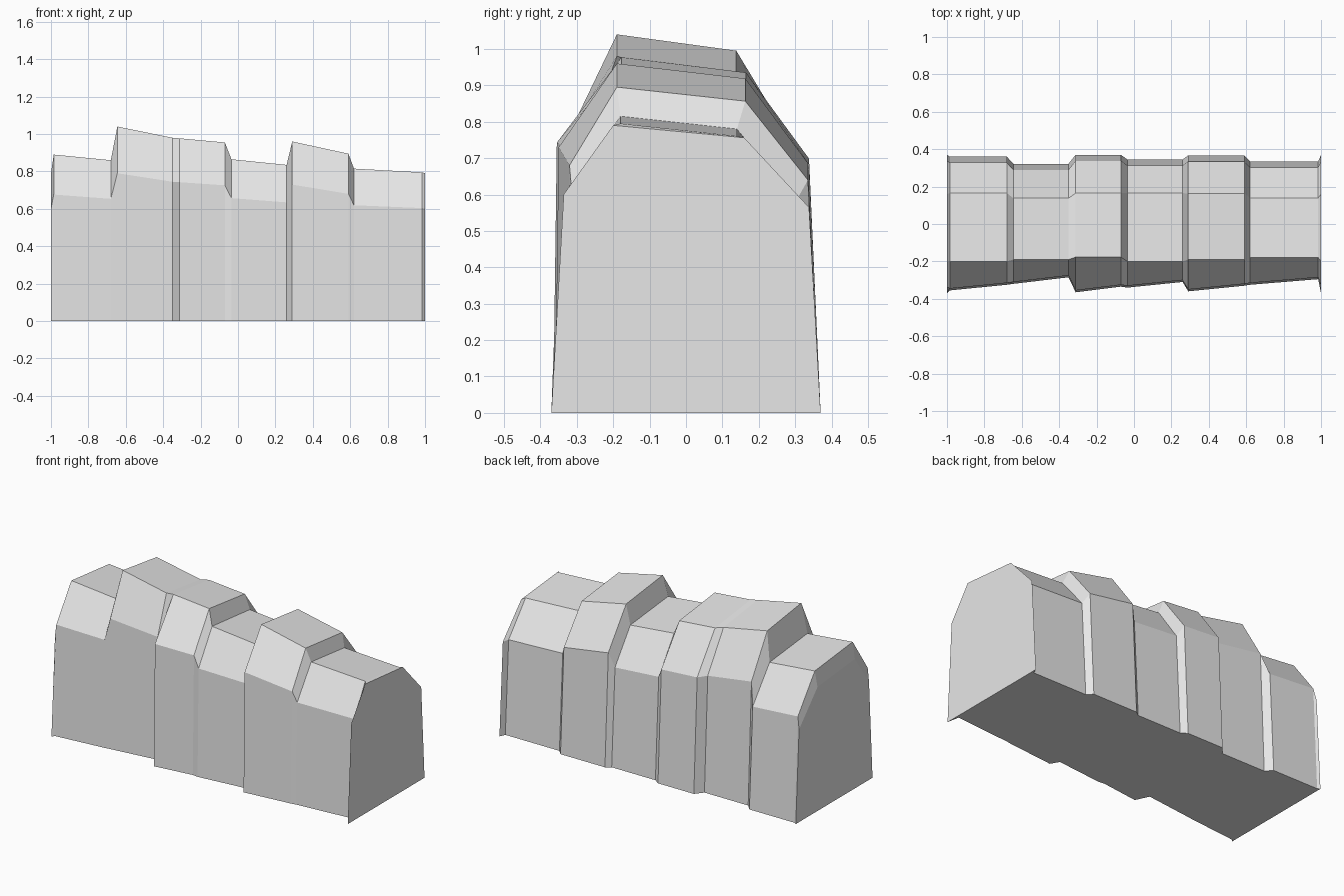
import bpy
import bmesh

default_cube = bpy.data.objects.get("Cube")
if default_cube:
    bpy.data.objects.remove(default_cube, do_unlink=True)

# Plain stone material
stone = bpy.data.materials.new("stone grey")
stone.use_nodes = True
stone_colour = (0.8, 0.8, 0.8, 1)
stone.diffuse_color = stone_colour
stone.node_tree.nodes["Principled BSDF"].inputs["Base Color"].default_value = stone_colour


def cross_section(x, crest_z, front_y, back_y, crest_front_y, crest_back_y, lean=0.01):
    """Six-sided wall outline: feet, sloping shoulders and a tilted crest."""
    return [
        (x, front_y, 0),
        (x, front_y + lean, crest_z * 0.76),
        (x, crest_front_y, crest_z),
        (x, crest_back_y, crest_z * 0.957),
        (x, back_y - 0.032, crest_z * 0.715),
        (x, back_y, 0),
    ]


def end_section(x):
    """Both ends share one outline, so that walls can be joined in a row."""
    return cross_section(x, 0.79, -0.37, 0.37, -0.2, 0.16, lean=0.034)


# Each block: x range, crest heights, front faces, back face, crest edges
blocks = [
    ((-0.985, -0.68), (0.89, 0.86), (-0.355, -0.325), 0.36, (-0.2, 0.165)),
    ((-0.645, -0.35), (1.04, 0.98), (-0.32, -0.285), 0.322, (-0.19, 0.138)),
    ((-0.312, -0.07), (0.977, 0.955), (-0.365, -0.335), 0.37, (-0.177, 0.165)),
    ((-0.035, 0.26), (0.865, 0.835), (-0.34, -0.31), 0.345, (-0.2, 0.165)),
    ((0.29, 0.59), (0.96, 0.895), (-0.36, -0.33), 0.367, (-0.19, 0.163)),
    ((0.62, 0.985), (0.815, 0.795), (-0.325, -0.295), 0.335, (-0.18, 0.14)),
]

# Loft all outlines along the wall; the gaps between blocks become steps
sections = [end_section(-1)]
for spans, crests, fronts, back, crest_edges in blocks:
    for x, crest_z, front_y in zip(spans, crests, fronts):
        sections.append(cross_section(x, crest_z, front_y, back, *crest_edges))
sections.append(end_section(1))

bm = bmesh.new()
rings = [[bm.verts.new(point) for point in section] for section in sections]
for ring, following in zip(rings, rings[1:]):
    count = len(ring)
    for i in range(count):
        j = (i + 1) % count
        bm.faces.new((ring[i], ring[j], following[j], following[i]))

# Flat end caps
bm.faces.new(rings[0])
bm.faces.new(rings[-1])
bmesh.ops.recalc_face_normals(bm, faces=bm.faces)

mesh = bpy.data.meshes.new("stone_wall")
bm.to_mesh(mesh)
bm.free()
mesh.materials.append(stone)
wall = bpy.data.objects.new("stone_wall", mesh)
bpy.context.collection.objects.link(wall)
